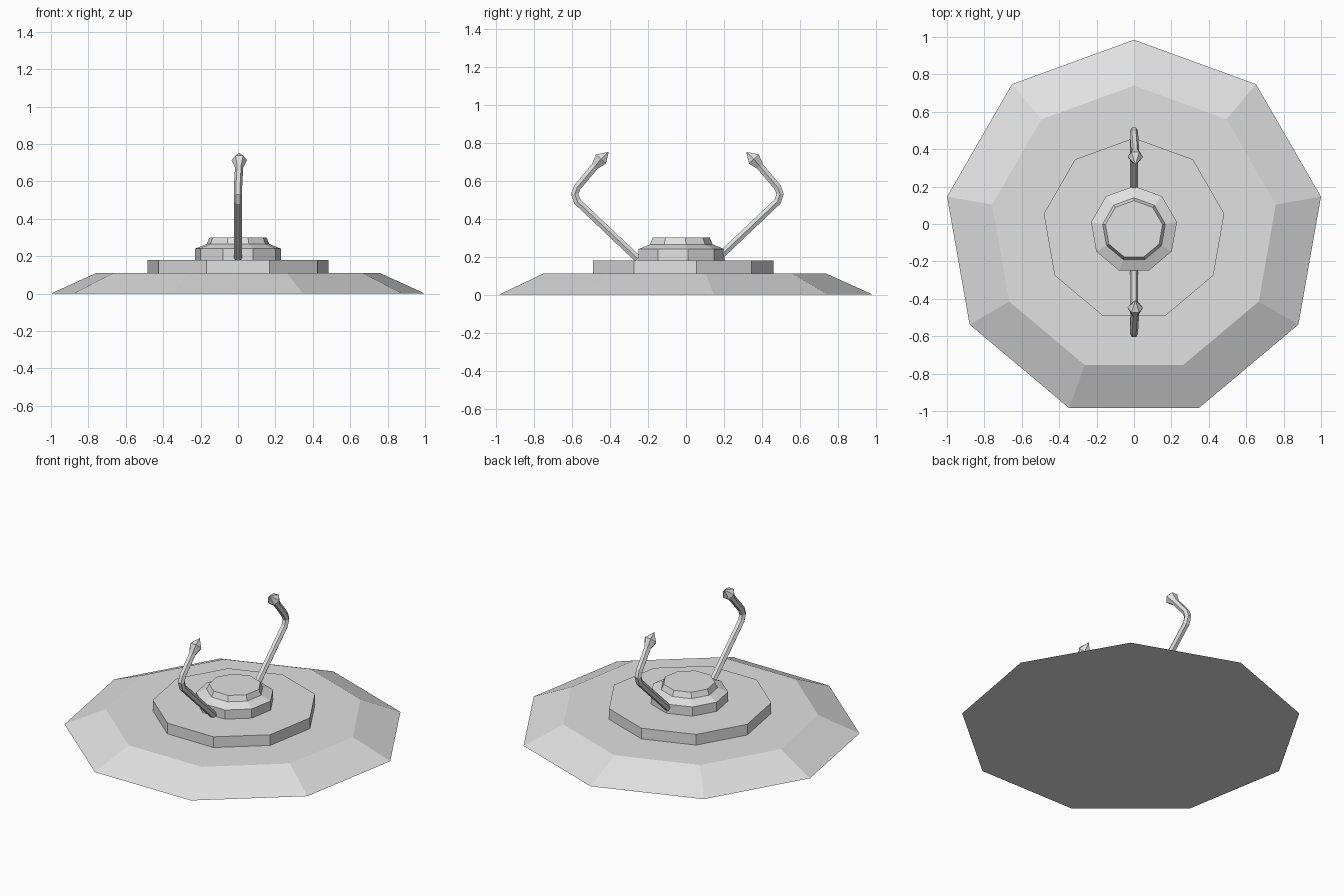
import bpy, bmesh
from math import sin, cos, pi
from mathutils import Vector

cube = bpy.data.objects.get("Cube")
if cube:
    bpy.data.objects.remove(cube, do_unlink=True)

CENTRE_Y = -0.03
SIDES = 9

grey = bpy.data.materials.new("light_grey")
grey.use_nodes = True
colour = (0.75, 0.75, 0.75, 1)
grey.diffuse_color = colour
grey.node_tree.nodes["Principled BSDF"].inputs["Base Color"].default_value = colour


def loft(name, rings):
    """Join rings of points with flat faces and close both ends."""
    bm = bmesh.new()
    loops = [[bm.verts.new(p) for p in ring] for ring in rings]
    n = len(loops[0])
    for a, b in zip(loops, loops[1:]):
        for i in range(n):
            j = (i + 1) % n
            bm.faces.new((a[i], a[j], b[j], b[i]))
    bm.faces.new(loops[0][::-1])
    bm.faces.new(loops[-1])
    bmesh.ops.remove_doubles(bm, verts=bm.verts, dist=0.0005)
    bmesh.ops.recalc_face_normals(bm, faces=bm.faces)
    mesh = bpy.data.meshes.new(name)
    bm.to_mesh(mesh)
    bm.free()
    mesh.materials.append(grey)
    obj = bpy.data.objects.new(name, mesh)
    bpy.context.collection.objects.link(obj)
    return obj


def tier(name, profile):
    """Nine-sided tier from (radius, height) pairs, one corner to the back."""
    loft(name, [[(r * sin(2 * pi * i / SIDES), CENTRE_Y + r * cos(2 * pi * i / SIDES), z)
                 for i in range(SIDES)] for r, z in profile])


def sweep(name, path, sides=6):
    """Tube along (x, y, z, radius) stations, mitred at the bends."""
    points = [Vector(p[:3]) for p in path]
    rings = []
    for k, p in enumerate(points):
        before = (p - points[max(k - 1, 0)]).normalized()
        after = (points[min(k + 1, len(points) - 1)] - p).normalized()
        tangent = (before + after).normalized()
        u = Vector((1, 0, 0))
        v = tangent.cross(u).normalized()
        r = path[k][3]
        rings.append([p + r * (u * cos(2 * pi * i / sides) + v * sin(2 * pi * i / sides))
                      for i in range(sides)])
    return loft(name, rings)


# Stepped round base
tier("sloped_base", [(1.015, 0), (0.77, 0.11)])
tier("middle_step", [(0.49, 0.11), (0.49, 0.18)])
tier("hub", [(0.233, 0.18), (0.233, 0.24), (0.17, 0.265), (0.155, 0.3)])

# Two bent arms, each ending in a pointed head
ARM = [(0, 0.165, 0.19, 0.022), (0, 0.482, 0.49, 0.022), (0, 0.496, 0.53, 0.022),
       (0, 0.482, 0.566, 0.022), (0.006, 0.39, 0.675, 0.022)]
HEAD = [(0.006, 0.39, 0.675, 0.022), (0.007, 0.358, 0.714, 0.041),
        (0.008, 0.317, 0.752, 0.0001)]
MIRROR_Y = -0.045
for side, flip in (("back", False), ("front", True)):
    for part, path in (("arm", ARM), ("arm_head", HEAD)):
        stations = [(x, 2 * MIRROR_Y - y if flip else y, z, r) for x, y, z, r in path]
        sweep(side + "_" + part, stations)
